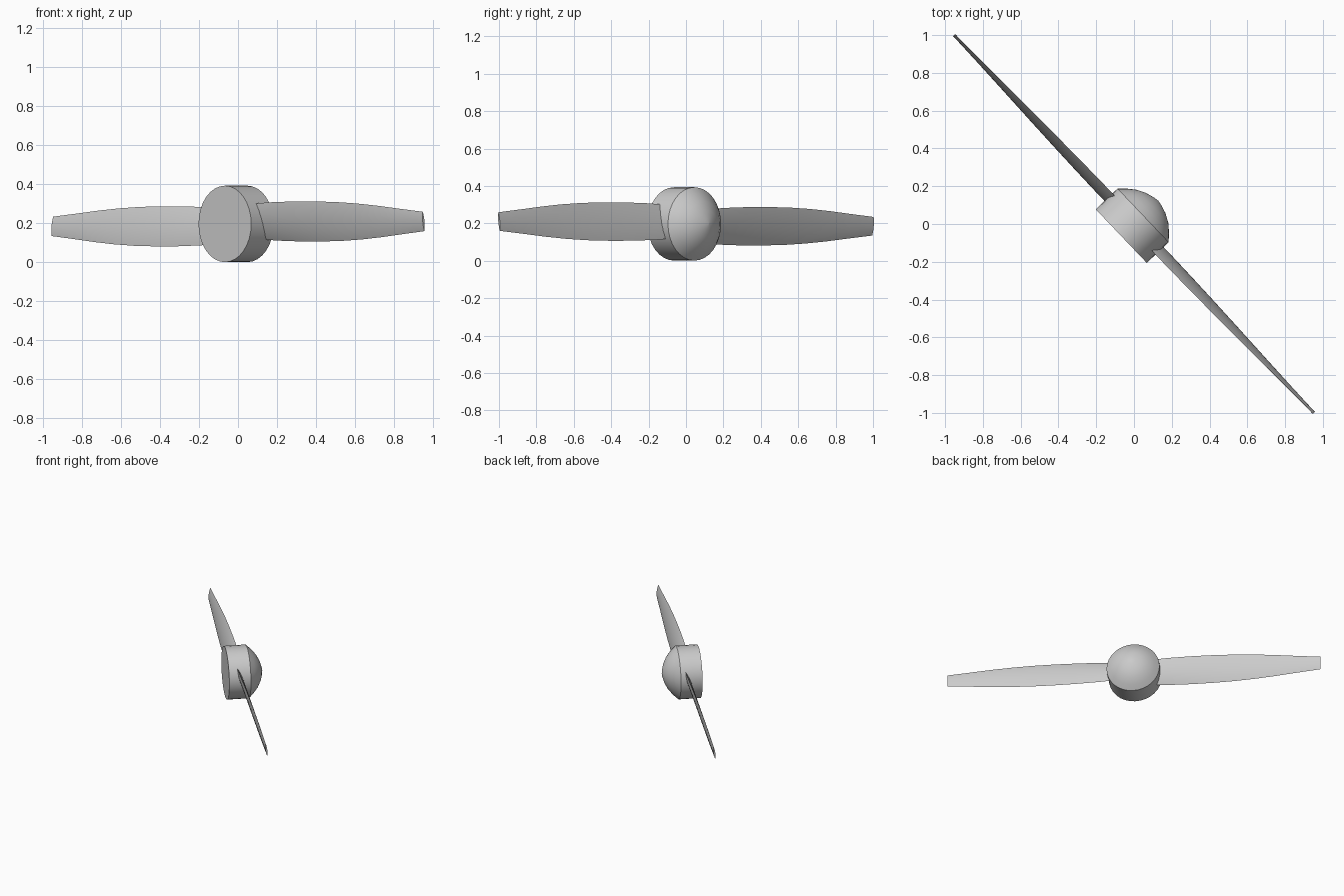
import bpy, bmesh, math
from mathutils import Matrix, Vector

if "Cube" in bpy.data.objects:
    bpy.data.objects.remove(bpy.data.objects["Cube"], do_unlink=True)

grey = bpy.data.materials.new("plain grey")
grey.use_nodes = True
colour = (0.6, 0.6, 0.6, 1)
grey.diffuse_color = colour
grey.node_tree.nodes["Principled BSDF"].inputs["Base Color"].default_value = colour

# Local frame: x along the blade, y along the shaft toward the nose
HUB_Z = 0.197
PLACE = Matrix.Translation((0, 0, HUB_Z)) @ Matrix.Rotation(math.radians(-46.4), 4, "Z")


def loft(name, rings, angle):
    """Skin closed rings of points, cap both ends and place the part."""
    bm = bmesh.new()
    loops = [[bm.verts.new(p) for p in ring] for ring in rings]
    for a, b in zip(loops, loops[1:]):
        for i in range(len(a)):
            j = (i + 1) % len(a)
            bm.faces.new((a[i], a[j], b[j], b[i]))
    bm.faces.new(loops[0])
    bm.faces.new(loops[-1])
    bmesh.ops.remove_doubles(bm, verts=bm.verts, dist=1e-5)
    bmesh.ops.recalc_face_normals(bm, faces=bm.faces)
    mesh = bpy.data.meshes.new(name)
    bm.to_mesh(mesh)
    bm.free()
    mesh.materials.append(grey)
    obj = bpy.data.objects.new(name, mesh)
    bpy.context.collection.objects.link(obj)
    obj.matrix_world = PLACE
    bpy.ops.object.select_all(action="DESELECT")
    obj.select_set(True)
    bpy.context.view_layer.objects.active = obj
    bpy.ops.object.shade_smooth_by_angle(angle=math.radians(angle))
    return obj


# Hub: flat back, straight drum and a domed nose, as (shaft position, radius)
def circle(y, r, sides=32):
    turns = [2 * math.pi * i / sides for i in range(sides)]
    return [(r * math.cos(t), y, r * math.sin(t)) for t in turns]


profile = [(-0.093, 0.196), (0.066, 0.196), (0.1, 0.164), (0.135, 0.122),
           (0.16, 0.074), (0.173, 0.03), (0.178, 0.002)]
loft("hub", [circle(y, r) for y, r in profile], 32)


# Blade: lens sections that taper and lose pitch, as (distance, half chord)
def section(s, half):
    pitch = math.radians(19 - 9 * s)
    thick = 0.016 - 0.007 * s
    twist = Matrix.Rotation(pitch, 3, "X")
    points = []
    for i in range(16):
        t = 2 * math.pi * i / 16
        across = math.sin(t)
        bulge = math.copysign(1 - across ** 2, math.cos(t))
        p = twist @ Vector((0, thick * bulge, half * across))
        points.append(p + Vector((s, 0, 0.0125)))
    return points


plan = [(0.1, 0.093), (0.25, 0.102), (0.42, 0.106), (0.58, 0.106), (0.75, 0.102),
        (0.9, 0.094), (1.05, 0.082), (1.2, 0.067), (1.38, 0.05)]
loft("left_blade", [section(s, h) for s, h in plan], 40)
half_turn = Matrix.Rotation(math.pi, 3, "Y")
loft("right_blade", [[half_turn @ p for p in section(s, h)] for s, h in plan], 40)
